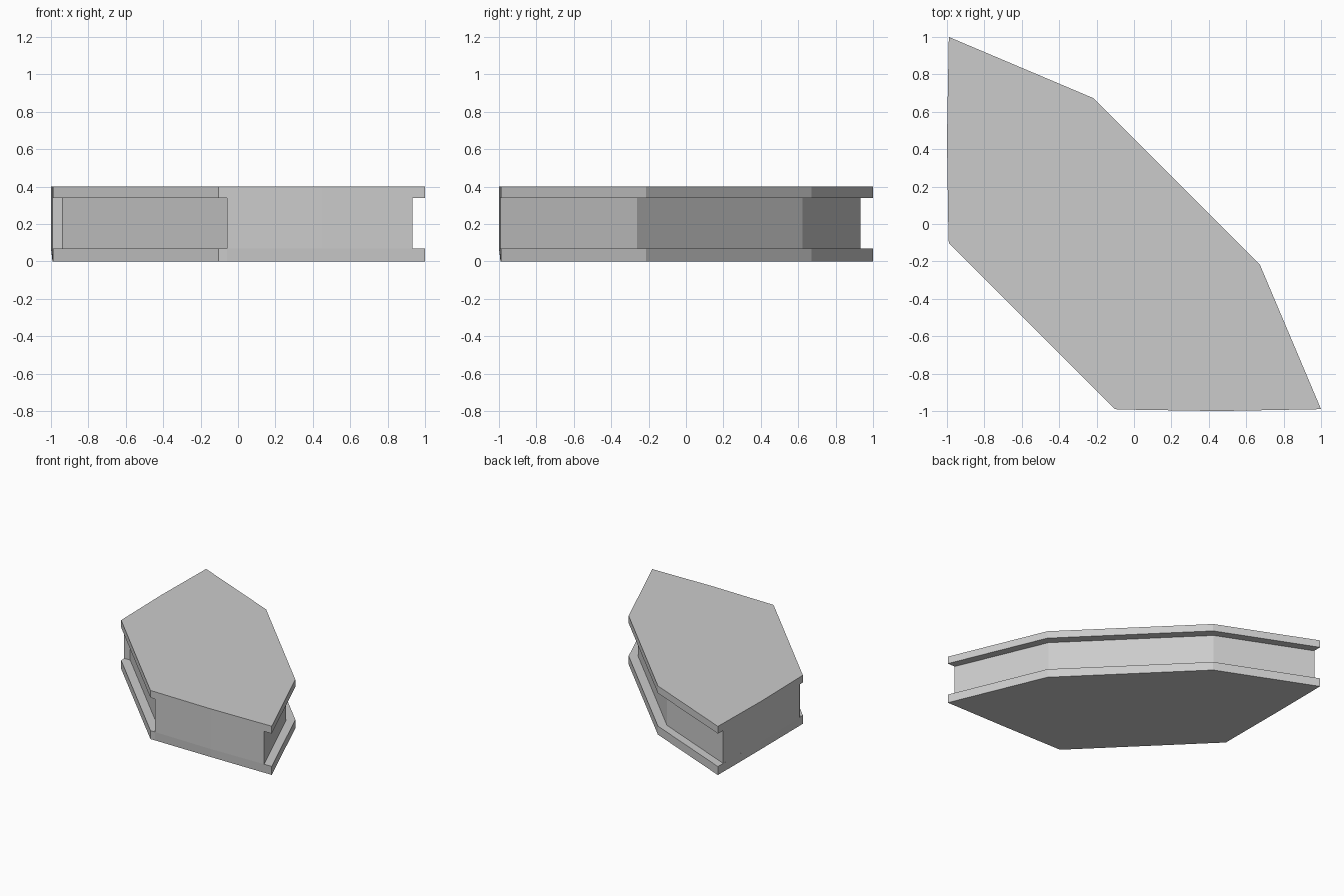
import bpy, bmesh

if "Cube" in bpy.data.objects:
    bpy.data.objects.remove(bpy.data.objects["Cube"])


def outline(half):
    """Complete a half outline by mirroring it across the x = y diagonal."""
    return half + [(y, x) for x, y in reversed(half)]


# Flange outline, and the recessed web outline with matching points
flange = outline([(0.672, -0.215), (1.0, -0.99), (0.45, -1.0), (-0.06, -0.992), (-0.103, -0.99)])
base = outline([(0.672, -0.215), (1.0, -0.99), (0.45, -0.992), (-0.06, -0.99), (-0.103, -0.99)])
web = outline([(0.622, -0.262), (0.932, -0.991), (0.45, -1.0), (-0.06, -0.992), (-0.06, -0.938)])

# Rings from bottom flange, through the side groove, to top flange
rings = [(base, 0), (flange, 0.07), (web, 0.07), (web, 0.34), (flange, 0.34), (flange, 0.40)]

bm = bmesh.new()
loops = [[bm.verts.new((x, y, z)) for x, y in pts] for pts, z in rings]
n = len(flange)
for a, b in zip(loops, loops[1:]):
    for i in range(n):
        j = (i + 1) % n
        bm.faces.new((a[i], a[j], b[j], b[i]))
bm.faces.new(loops[0])
bm.faces.new(loops[-1])

# Weld where the web is flush with the flange ends
bmesh.ops.remove_doubles(bm, verts=bm.verts[:], dist=0.0005)
bmesh.ops.recalc_face_normals(bm, faces=bm.faces[:])

mesh = bpy.data.meshes.new("corner_beam_segment")
bm.to_mesh(mesh)
bm.free()
obj = bpy.data.objects.new("corner_beam_segment", mesh)
bpy.context.collection.objects.link(obj)
